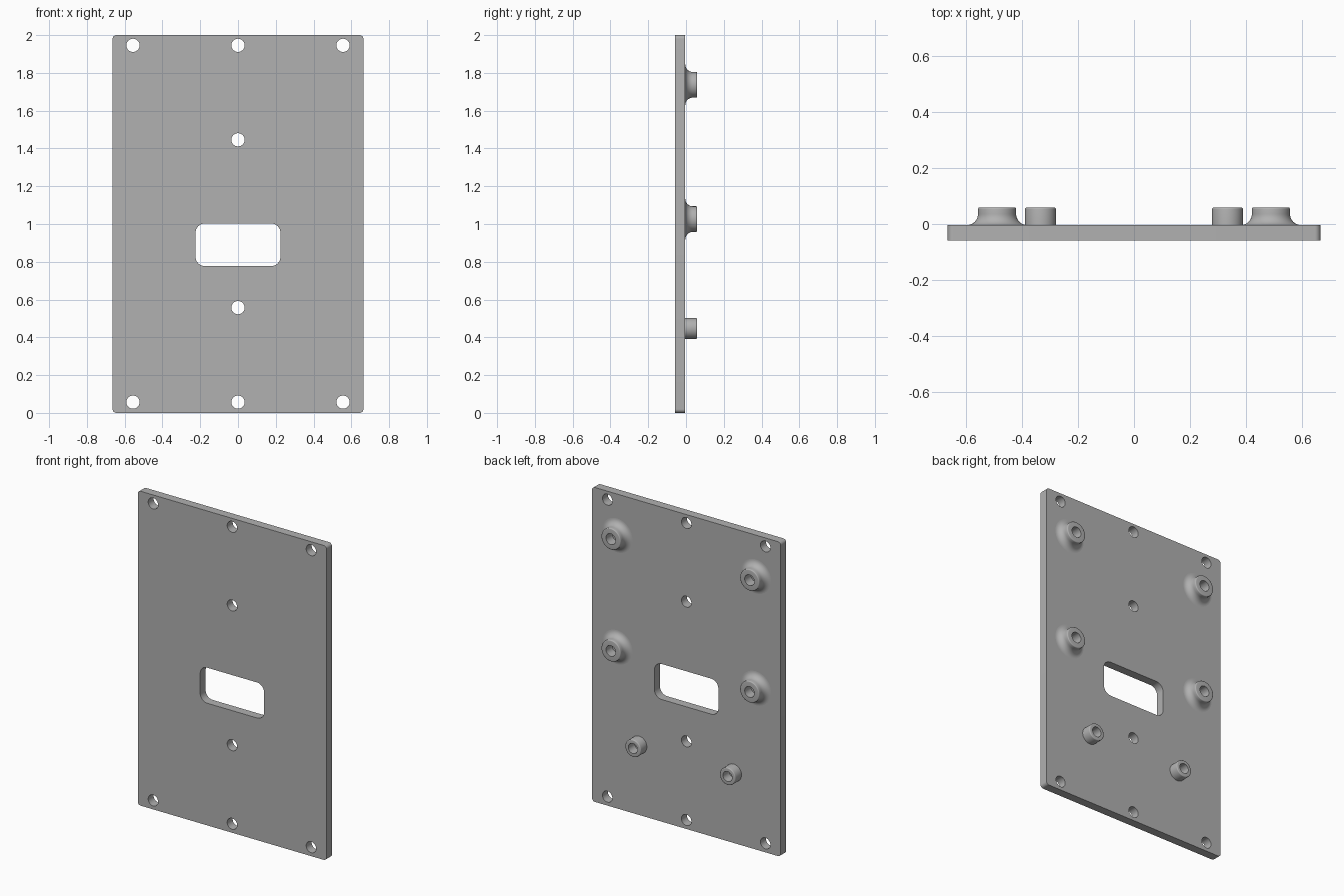
import bpy, bmesh, math
from mathutils import Vector, Matrix

if "Cube" in bpy.data.objects:
    bpy.data.objects.remove(bpy.data.objects["Cube"], do_unlink=True)

HALF_W, HEIGHT = 0.664, 2.0
FRONT, BACK, TOP = -0.059, -0.004, 0.059

grey = bpy.data.materials.new("plain grey")
grey.use_nodes = True
grey.diffuse_color = (0.44, 0.44, 0.44, 1)
grey.node_tree.nodes["Principled BSDF"].inputs["Base Color"].default_value = grey.diffuse_color


def arc(cx, cy, r, start, end, steps):
    return [(cx + r * math.cos(a), cy + r * math.sin(a)) for a in
            (math.radians(start + (end - start) * i / steps) for i in range(steps + 1))]


def rounded_rect(x, low, high, r):
    corners = [(x - r, high - r), (r - x, high - r), (r - x, low + r), (x - r, low + r)]
    return [p for i, (cx, cz) in enumerate(corners)
            for p in arc(cx, cz, r, 90 * i, 90 * i + 90, 8)]


def finish(obj):
    obj.data.materials.clear()
    obj.data.materials.append(grey)
    bpy.ops.object.select_all(action="DESELECT")
    obj.select_set(True)
    bpy.context.view_layer.objects.active = obj
    bpy.ops.object.shade_smooth_by_angle(angle=math.radians(35))


# Plate outline, window and screw holes as one filled outline
loops = [rounded_rect(HALF_W, 0, HEIGHT, 0.02), rounded_rect(0.225, 0.777, 1.003, 0.05)]
holes = [(x, z) for x in (-0.556, 0, 0.556) for z in (0.057, 1.946)]
holes += [(0, 0.557), (0, 1.446)]
loops += [arc(x, z, 0.035, 0, 360, 40)[:-1] for x, z in holes]

curve = bpy.data.curves.new("plate_outline", "CURVE")
curve.dimensions = "2D"
curve.fill_mode = "BOTH"
curve.extrude = (BACK - FRONT) / 2
for loop in loops:
    spline = curve.splines.new("POLY")
    spline.points.add(len(loop) - 1)
    for point, (x, z) in zip(spline.points, loop):
        point.co = (x, z, 0, 1)
    spline.use_cyclic_u = True
outline = bpy.data.objects.new("plate_outline", curve)
bpy.context.collection.objects.link(outline)
mesh = bpy.data.meshes.new_from_object(outline.evaluated_get(bpy.context.evaluated_depsgraph_get()))
bpy.data.objects.remove(outline, do_unlink=True)
bm = bmesh.new()
bm.from_mesh(mesh)
bmesh.ops.remove_doubles(bm, verts=bm.verts, dist=1e-5)
bmesh.ops.transform(bm, verts=bm.verts, matrix=Matrix.Translation((0, (FRONT + BACK) / 2, 0))
                    @ Matrix.Rotation(math.pi / 2, 4, "X"))
bmesh.ops.recalc_face_normals(bm, faces=bm.faces)
bm.to_mesh(mesh)
bm.free()
plate = bpy.data.objects.new("plate", mesh)
bpy.context.collection.objects.link(plate)
finish(plate)


# Hollow standoff turned around the y axis, optionally flared at its base
def standoff(name, x, z, radius, bore, flare):
    edge = 0.006
    profile = [(bore, BACK), (bore, TOP)]
    profile += arc(radius - edge, TOP - edge, edge, 90, 0, 4)
    if flare:
        profile += arc(radius + flare, BACK + flare, flare, 180, 270, 10)
    else:
        profile.append((radius, BACK))
    bm = bmesh.new()
    verts = [bm.verts.new((r, y, 0)) for r, y in profile]
    edges = [bm.edges.new(pair) for pair in zip(verts, verts[1:])]
    bmesh.ops.spin(bm, geom=verts + edges, cent=(0, 0, 0), axis=(0, 1, 0),
                   angle=math.tau, steps=48, use_merge=True)
    bmesh.ops.remove_doubles(bm, verts=bm.verts, dist=1e-5)
    # Close the underside so the wall is solid
    bmesh.ops.bridge_loops(bm, edges=[e for e in bm.edges if e.is_boundary])
    bmesh.ops.recalc_face_normals(bm, faces=bm.faces)
    mesh = bpy.data.meshes.new(name)
    bm.to_mesh(mesh)
    bm.free()
    obj = bpy.data.objects.new(name, mesh)
    obj.location = Vector((x, 0, z))
    bpy.context.collection.objects.link(obj)
    finish(obj)


for side, sign in (("left", 1), ("right", -1)):
    standoff(f"upper_standoff_{side}", sign * 0.488, 1.737, 0.068, 0.034, 0.04)
    standoff(f"middle_standoff_{side}", sign * 0.488, 1.026, 0.068, 0.034, 0.04)
    standoff(f"lower_standoff_{side}", sign * 0.333, 0.447, 0.055, 0.032, 0)
